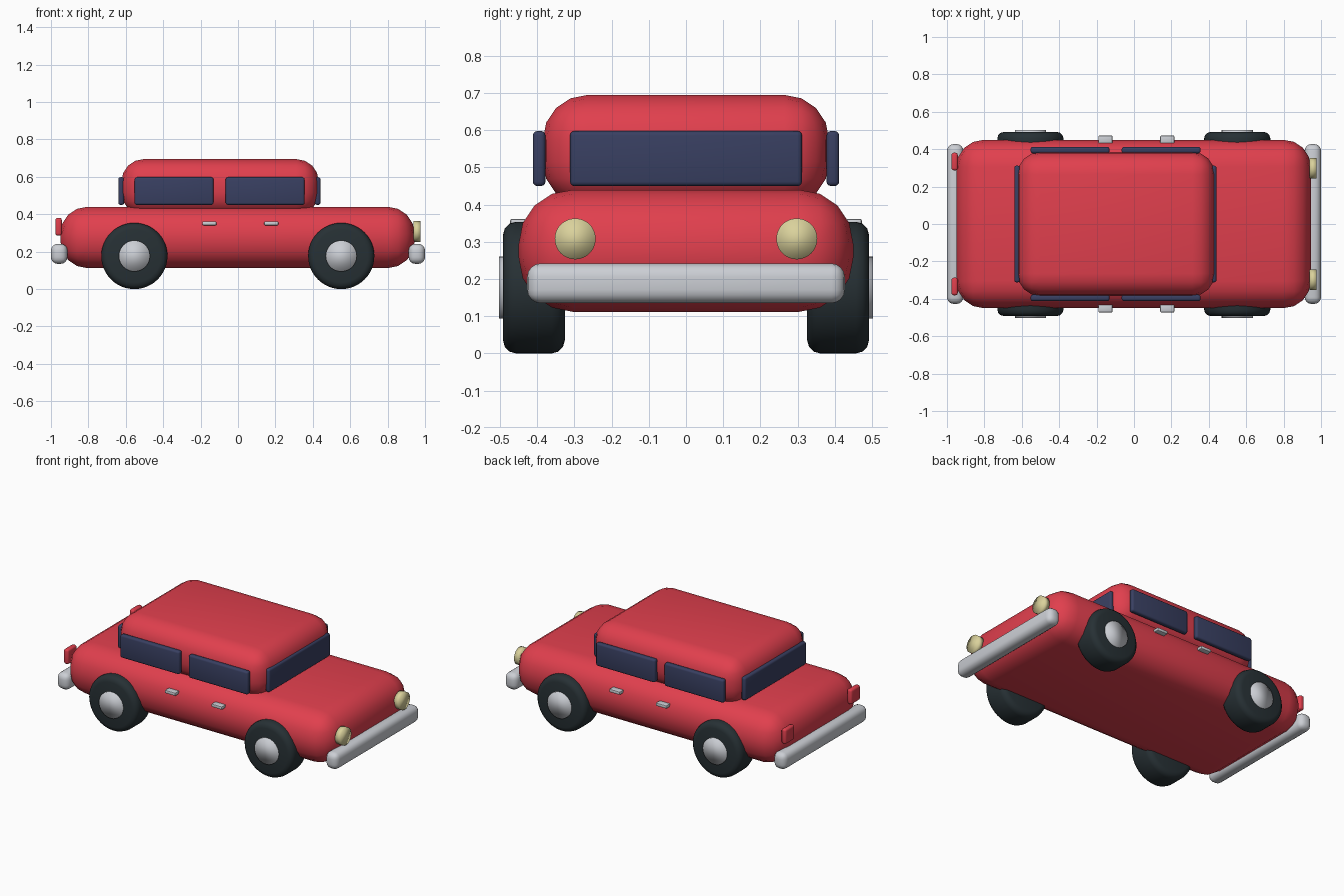
import bpy
import math

cube = bpy.data.objects.get("Cube")
if cube:
    bpy.data.objects.remove(cube, do_unlink=True)


def material(name, rgb):
    m = bpy.data.materials.new(name)
    m.use_nodes = True
    m.diffuse_color = (*rgb, 1)
    m.node_tree.nodes["Principled BSDF"].inputs["Base Color"].default_value = (*rgb, 1)
    return m


RED = material("red paint", (0.75, 0.05, 0.075))
GLASS = material("dark blue glass", (0.04, 0.05, 0.12))
RUBBER = material("black rubber", (0.02, 0.03, 0.035))
CHROME = material("silver chrome", (0.6, 0.62, 0.66))
LAMP = material("pale yellow lamp", (0.7, 0.64, 0.33))


def finish(ob, name, mat, bevel=0, segments=4):
    """Name, colour, bevel and smooth the active object."""
    ob.name = name
    ob.data.materials.append(mat)
    bpy.ops.object.transform_apply(location=False, rotation=True, scale=True)
    if bevel:
        mod = ob.modifiers.new("rounded edges", "BEVEL")
        mod.width = bevel
        mod.segments = segments
        mod.limit_method = "ANGLE"
        mod.angle_limit = math.radians(40)
        bpy.ops.object.modifier_apply(modifier=mod.name)
    return ob


def box(name, x, y, z, mat, bevel, segments=4):
    """Rounded box from (low, high) pairs on each axis."""
    spans = (x, y, z)
    bpy.ops.mesh.primitive_cube_add(size=1, location=[(a + b) / 2 for a, b in spans])
    ob = bpy.context.object
    ob.scale = [b - a for a, b in spans]
    finish(ob, name, mat, bevel, segments)
    bpy.ops.object.shade_smooth_by_angle(angle=math.radians(40))


def disc(name, centre, radius, depth, mat, axis, bevel=0):
    """Cylinder lying along the x or y axis."""
    turn = (0, math.pi / 2, 0) if axis == "x" else (math.pi / 2, 0, 0)
    bpy.ops.mesh.primitive_cylinder_add(vertices=48, radius=radius, depth=depth,
                                        location=centre, rotation=turn)
    finish(bpy.context.object, name, mat, bevel, 3)
    bpy.ops.object.shade_smooth()


# Main shells
box("body", (-0.95, 0.945), (-0.45, 0.45), (0.112, 0.44), RED, 0.145)
box("cabin", (-0.623, 0.432), (-0.385, 0.385), (0.395, 0.695), RED, 0.12)

# Windscreen and rear window
box("windscreen", (0.41, 0.441), (-0.312, 0.312), (0.45, 0.598), GLASS, 0.012, 3)
box("rear_window", (-0.64, -0.609), (-0.312, 0.312), (0.45, 0.598), GLASS, 0.012, 3)

# Bumpers
box("front_bumper", (0.912, 1.0), (-0.427, 0.427), (0.135, 0.242), CHROME, 0.036)
box("rear_bumper", (-1.0, -0.912), (-0.427, 0.427), (0.135, 0.242), CHROME, 0.036)

for side, s in (("left", 1), ("right", -1)):
    # Side windows and door handles
    y_glass = sorted((s * 0.378, s * 0.412))
    y_handle = sorted((s * 0.43, s * 0.473))
    for end, window_x, handle_x in (("rear", -0.342, -0.153), ("front", 0.145, 0.178)):
        box(f"{end}_{side}_window", (window_x - 0.211, window_x + 0.211), y_glass,
            (0.45, 0.598), GLASS, 0.012, 3)
        box(f"{end}_{side}_handle", (handle_x - 0.038, handle_x + 0.038), y_handle,
            (0.341, 0.362), CHROME, 0.006, 2)

    # Wheels and hubcaps
    for end, x in (("rear", -0.554), ("front", 0.552)):
        disc(f"{end}_{side}_tyre", (x, s * 0.409, 0.177), 0.177, 0.166, RUBBER, "y", 0.035)
        disc(f"{end}_{side}_hubcap", (x, s * 0.47, 0.177), 0.083, 0.066, CHROME, "y")

    # Lamps
    disc(f"{side}_headlight", (0.957, s * 0.298, 0.308), 0.055, 0.039, LAMP, "x")
    box(f"{side}_taillight", (-0.976, -0.942), sorted((s * 0.287, s * 0.381)),
        (0.286, 0.381), RED, 0.012, 3)
